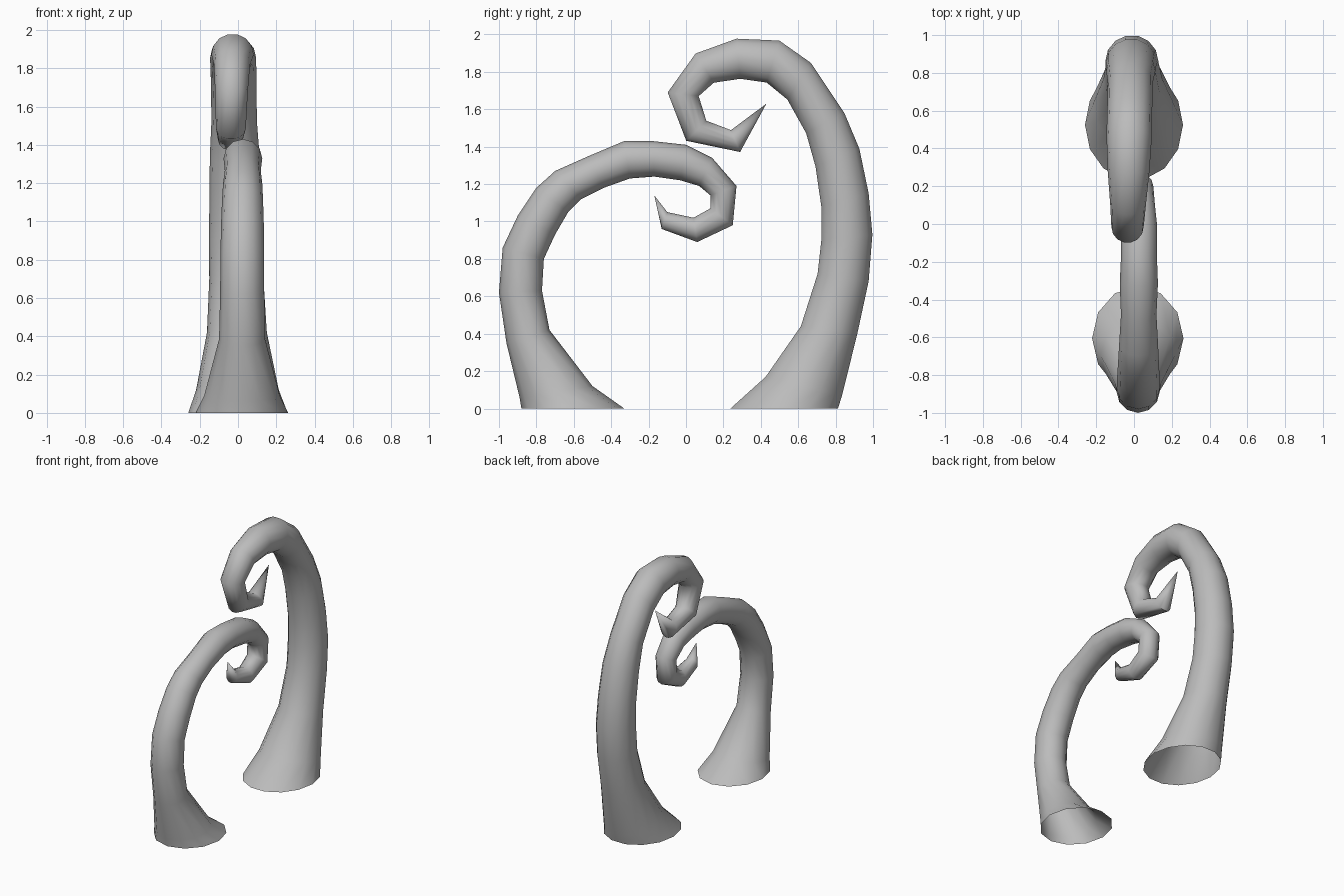
import bpy
import bmesh
from math import cos, sin, tau
from mathutils import Vector

default_cube = bpy.data.objects.get("Cube")
if default_cube:
    bpy.data.objects.remove(default_cube, do_unlink=True)


def make_material(name, color):
    material = bpy.data.materials.new(name)
    material.use_nodes = True
    material.diffuse_color = color
    shader = material.node_tree.nodes["Principled BSDF"]
    shader.inputs["Base Color"].default_value = color
    return material


def add_ring(bm, outer, inner, center_x, width_scale, sides):
    """Elliptical ring spanning the outer and inner point of the curl."""
    outer_point = Vector((center_x, *outer))
    inner_point = Vector((center_x, *inner))
    middle = (outer_point + inner_point) / 2
    reach = (outer_point - inner_point) / 2
    sideways = Vector((reach.length * width_scale, 0, 0))
    ring = []
    for step in range(sides):
        angle = tau * step / sides
        ring.append(bm.verts.new(middle + sideways * cos(angle) + reach * sin(angle)))
    return ring


def make_tentacle(name, sections, tip, sides, start_x, end_x, material):
    """Loft rings along the curl, leave the foot open and close at the tip."""
    bm = bmesh.new()
    rings = []
    for index, (outer, inner) in enumerate(sections):
        progress = index / (len(sections) - 1)
        center_x = start_x + (end_x - start_x) * progress
        width_scale = 0.88 if index == 0 else 1
        rings.append(add_ring(bm, outer, inner, center_x, width_scale, sides))

    # Tube walls
    for lower, upper in zip(rings, rings[1:]):
        for i in range(sides):
            j = (i + 1) % sides
            bm.faces.new((lower[i], lower[j], upper[j], upper[i]))

    # Pointed tip
    apex = bm.verts.new((end_x, *tip))
    last_ring = rings[-1]
    for i in range(sides):
        bm.faces.new((last_ring[i], last_ring[(i + 1) % sides], apex))

    bmesh.ops.recalc_face_normals(bm, faces=bm.faces)
    mesh = bpy.data.meshes.new(name)
    bm.to_mesh(mesh)
    bm.free()
    mesh.materials.append(material)
    tentacle = bpy.data.objects.new(name, mesh)
    bpy.context.collection.objects.link(tentacle)

    bpy.ops.object.select_all(action="DESELECT")
    tentacle.select_set(True)
    bpy.context.view_layer.objects.active = tentacle
    bpy.ops.object.shade_smooth_by_angle(angle=tau / 6)
    return tentacle


grey = make_material("plain grey", (0.5, 0.5, 0.5, 1))

# Each section pairs the outer and inner (y, z) edge of the curl
rear_sections = [
    ((0.82, 0), (0.23, 0)),
    ((0.84, 0.07), (0.42, 0.17)),
    ((0.92, 0.4), (0.61, 0.44)),
    ((0.98, 0.68), (0.7, 0.72)),
    ((1, 0.93), (0.72, 0.9)),
    ((0.98, 1.15), (0.72, 1.08)),
    ((0.93, 1.39), (0.69, 1.29)),
    ((0.85, 1.58), (0.64, 1.47)),
    ((0.67, 1.85), (0.54, 1.65)),
    ((0.5, 1.97), (0.43, 1.74)),
    ((0.27, 1.98), (0.29, 1.76)),
    ((0.05, 1.9), (0.15, 1.74)),
    ((-0.1, 1.69), (0.07, 1.67)),
    ((0, 1.43), (0.11, 1.54)),
    ((0.29, 1.37), (0.24, 1.49)),
]
front_sections = [
    ((-0.88, 0), (-0.33, 0)),
    ((-0.89, 0.06), (-0.5, 0.12)),
    ((-0.96, 0.35), (-0.73, 0.42)),
    ((-1, 0.62), (-0.77, 0.63)),
    ((-0.98, 0.86), (-0.76, 0.8)),
    ((-0.9, 1.03), (-0.7, 0.93)),
    ((-0.8, 1.18), (-0.63, 1.05)),
    ((-0.7, 1.27), (-0.56, 1.12)),
    ((-0.52, 1.35), (-0.44, 1.18)),
    ((-0.33, 1.43), (-0.3, 1.23)),
    ((-0.18, 1.43), (-0.17, 1.24)),
    ((0, 1.41), (-0.03, 1.22)),
    ((0.14, 1.34), (0.07, 1.19)),
    ((0.27, 1.19), (0.13, 1.14)),
    ((0.25, 0.98), (0.13, 1.07)),
    ((0.06, 0.89), (0.04, 1.02)),
    ((-0.13, 0.96), (-0.1, 1.05)),
]

make_tentacle("rear_tentacle", rear_sections, (0.43, 1.63), 14, 0, -0.04, grey)
make_tentacle("front_tentacle", front_sections, (-0.17, 1.14), 12, 0.02, 0.03, grey)
